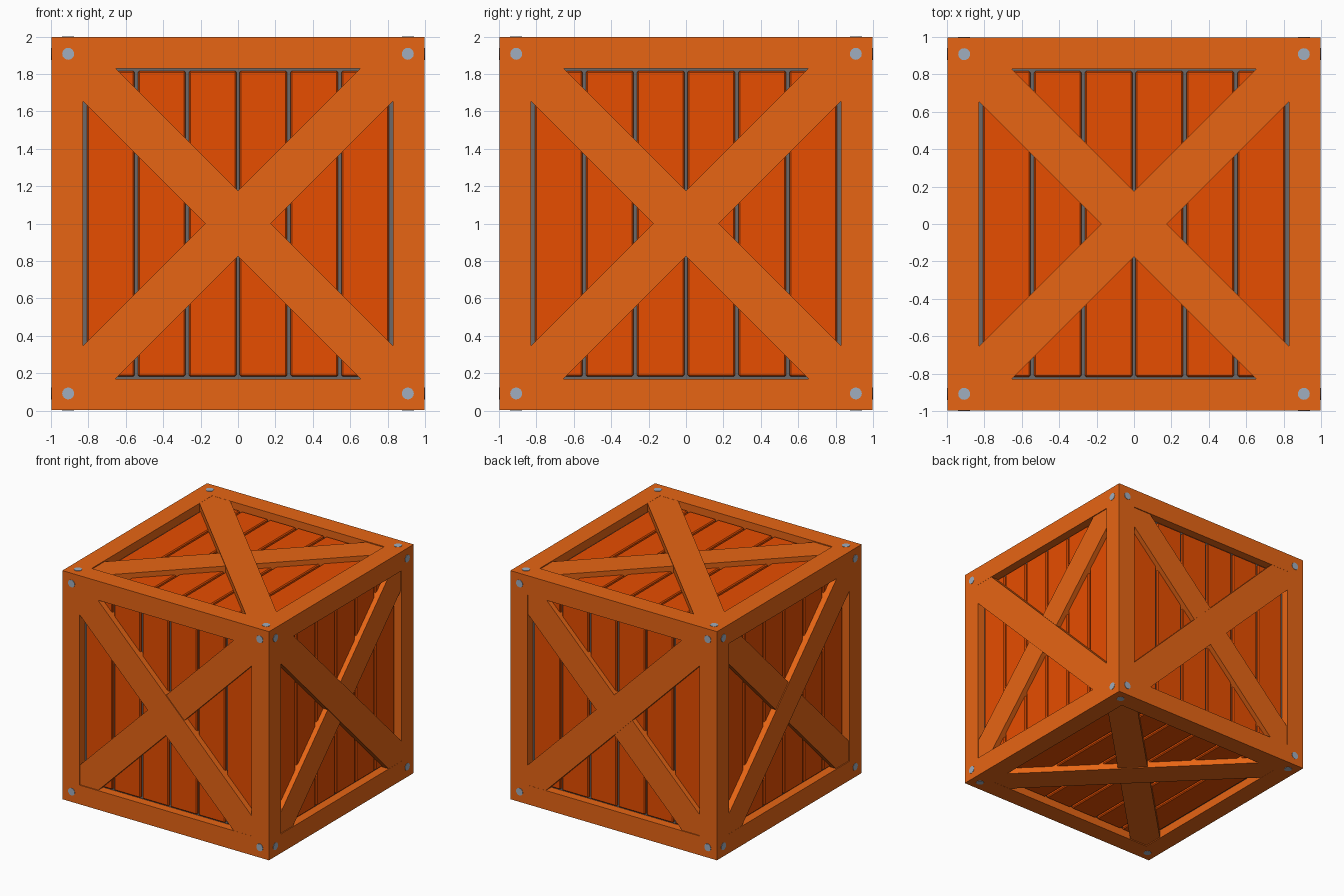
import bpy, bmesh
from math import cos, sin, pi
from mathutils import Vector

if "Cube" in bpy.data.objects:
    bpy.data.objects.remove(bpy.data.objects["Cube"])

H = 0.997      # half size of the frame cube (bolts reach 1.0)
OPEN = 0.83    # half size of each recessed opening
FLOOR = 0.922  # distance of the grey backing from the centre


def material(name, rgb):
    m = bpy.data.materials.new(name)
    m.diffuse_color = (*rgb, 1)
    m.use_nodes = True
    m.node_tree.nodes["Principled BSDF"].inputs["Base Color"].default_value = m.diffuse_color
    return m


frame_wood = material("frame_wood", (0.8, 0.13, 0.007))
plank_wood = material("plank_wood", (0.8, 0.075, 0.0))
backing_grey = material("backing_grey", (0.15, 0.14, 0.14))
bolt_steel = material("bolt_steel", (0.35, 0.42, 0.52))


def finish(bm, name, *mats):
    bmesh.ops.recalc_face_normals(bm, faces=bm.faces)
    me = bpy.data.meshes.new(name)
    bm.to_mesh(me)
    bm.free()
    for m in mats:
        me.materials.append(m)
    ob = bpy.data.objects.new(name, me)
    bpy.context.collection.objects.link(ob)
    ob.location.z = 1
    return ob


def prism(bm, axes, pts, low, high):
    """Extrude a polygon drawn on one side of the crate along its normal."""
    u, v, n = axes
    a = [bm.verts.new(u * x + v * y + n * low) for x, y in pts]
    b = [bm.verts.new(u * x + v * y + n * high) for x, y in pts]
    bm.faces.new(a)
    bm.faces.new(b)
    for i in range(len(pts)):
        j = (i + 1) % len(pts)
        bm.faces.new((a[i], a[j], b[j], b[i]))


# Frame: cube with a pocket sunk into every face, grey pocket floors
bm = bmesh.new()
bmesh.ops.create_cube(bm, size=2 * H)
sides = list(bm.faces)
bmesh.ops.inset_individual(bm, faces=sides, thickness=H - OPEN, use_even_offset=True)
for f in sides:
    n = f.normal.copy()
    new = bmesh.ops.extrude_discrete_faces(bm, faces=[f])["faces"][0]
    bmesh.ops.translate(bm, verts=new.verts, vec=n * (FLOOR - H))
    new.material_index = 1
finish(bm, "crate_frame", frame_wood, backing_grey)

X, Y, Z = Vector((1, 0, 0)), Vector((0, 1, 0)), Vector((0, 0, 1))
SIDES = {"front": (X, Z, -Y), "back": (X, Z, Y), "right": (Y, Z, X),
         "left": (Y, Z, -X), "top": (X, Y, Z), "bottom": (X, Y, -Z)}

e, c = OPEN, 0.655
brace = [(-e, e), (-c, e), (e, -c), (e, -e), (c, -e), (-e, c)]

for side, axes in SIDES.items():
    # Six bevelled planks
    bm = bmesh.new()
    for i in range(6):
        x = (i - 2.5) * 0.272
        w = 0.127
        prism(bm, axes, [(x - w, -0.817), (x + w, -0.817), (x + w, 0.817), (x - w, 0.817)],
              FLOOR - 0.015, 0.945)
    ob = finish(bm, side + "_planks", plank_wood)
    bev = ob.modifiers.new("edge_bevel", "BEVEL")
    bev.width = 0.008
    bev.segments = 1

    # Crossed braces, one slightly deeper than the other
    bm = bmesh.new()
    prism(bm, axes, brace, FLOOR - 0.01, H - 0.001)
    finish(bm, side + "_brace_outer", frame_wood)
    bm = bmesh.new()
    prism(bm, axes, [(-x, y) for x, y in brace], FLOOR - 0.01, H - 0.008)
    finish(bm, side + "_brace_inner", frame_wood)

    # Corner bolts
    bm = bmesh.new()
    for sx in (-1, 1):
        for sy in (-1, 1):
            ring = [(sx * 0.908 + 0.032 * cos(k * pi / 8), sy * 0.908 + 0.032 * sin(k * pi / 8))
                    for k in range(16)]
            prism(bm, axes, ring, 0.98, 1.0)
    finish(bm, side + "_bolts", bolt_steel)
